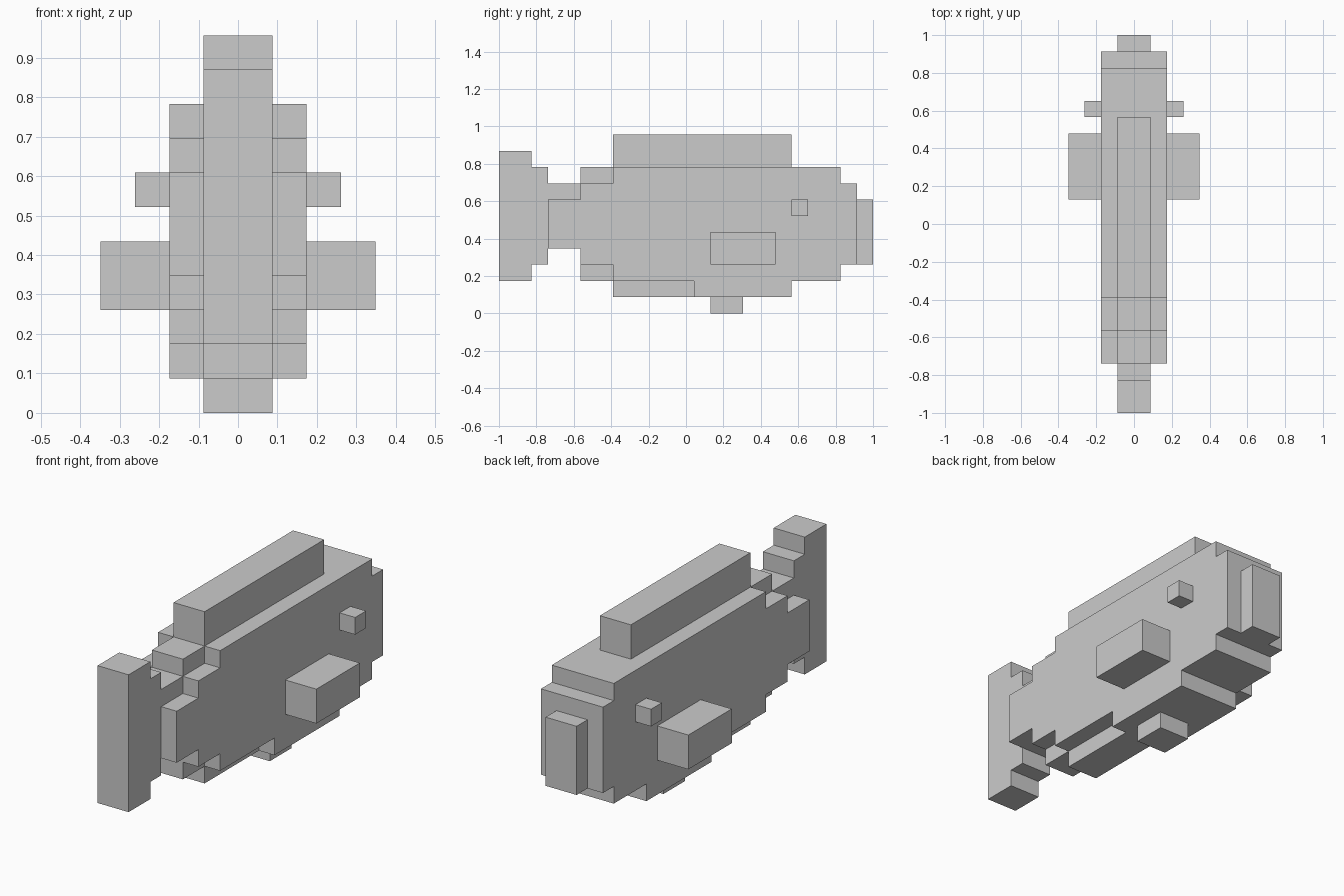
import bpy
import bmesh

if "Cube" in bpy.data.objects:
    bpy.data.objects.remove(bpy.data.objects["Cube"])

U = 2 / 23  # one block; the fish is 23 blocks long


def plate(name, outline, x0, x1):
    """Extrude a side outline of (y, z) block coordinates from x0 to x1."""
    bm = bmesh.new()
    face = bm.faces.new([bm.verts.new((x0 * U, y * U - 1, z * U)) for y, z in outline])
    side = bmesh.ops.extrude_face_region(bm, geom=[face])["geom"]
    moved = [v for v in side if isinstance(v, bmesh.types.BMVert)]
    bmesh.ops.translate(bm, verts=moved, vec=((x1 - x0) * U, 0, 0))
    bmesh.ops.recalc_face_normals(bm, faces=bm.faces)
    mesh = bpy.data.meshes.new(name)
    bm.to_mesh(mesh)
    bm.free()
    obj = bpy.data.objects.new(name, mesh)
    bpy.context.collection.objects.link(obj)
    return obj


def box(name, y0, y1, z0, z1, x0=-1, x1=1):
    return plate(name, [(y0, z0), (y1, z0), (y1, z1), (y0, z1)], x0, x1)


# Wide stepped body
plate("body", [(3, 4), (5, 4), (5, 3), (7, 3), (7, 2), (12, 2), (12, 1), (18, 1),
               (18, 2), (21, 2), (21, 3), (22, 3), (22, 8), (21, 8), (21, 9),
               (7, 9), (7, 8), (5, 8), (5, 7), (3, 7)], -2, 2)

# Tail fin
plate("tail_fin", [(0, 2), (2, 2), (2, 3), (3, 3), (3, 9), (2, 9), (2, 10), (0, 10)], -1, 1)

# Narrow ridges, fins and mouth along the centre line
box("dorsal_fin", 7, 18, 9, 11)
box("rear_back_ridge", 3, 5, 7, 8)
box("back_ridge", 5, 7, 8, 9)
box("rear_belly_ridge", 5, 7, 2, 3)
box("belly_ridge", 7, 12, 1, 2)
box("belly_fin", 13, 15, 0, 1)
box("mouth", 22, 23, 3, 7)

# Paired side fins and eyes
for side, s in (("left", -1), ("right", 1)):
    box(side + "_side_fin", 13, 17, 3, 5, 2 * s, 4 * s)
    box(side + "_eye", 18, 19, 6, 7, 2 * s, 3 * s)
